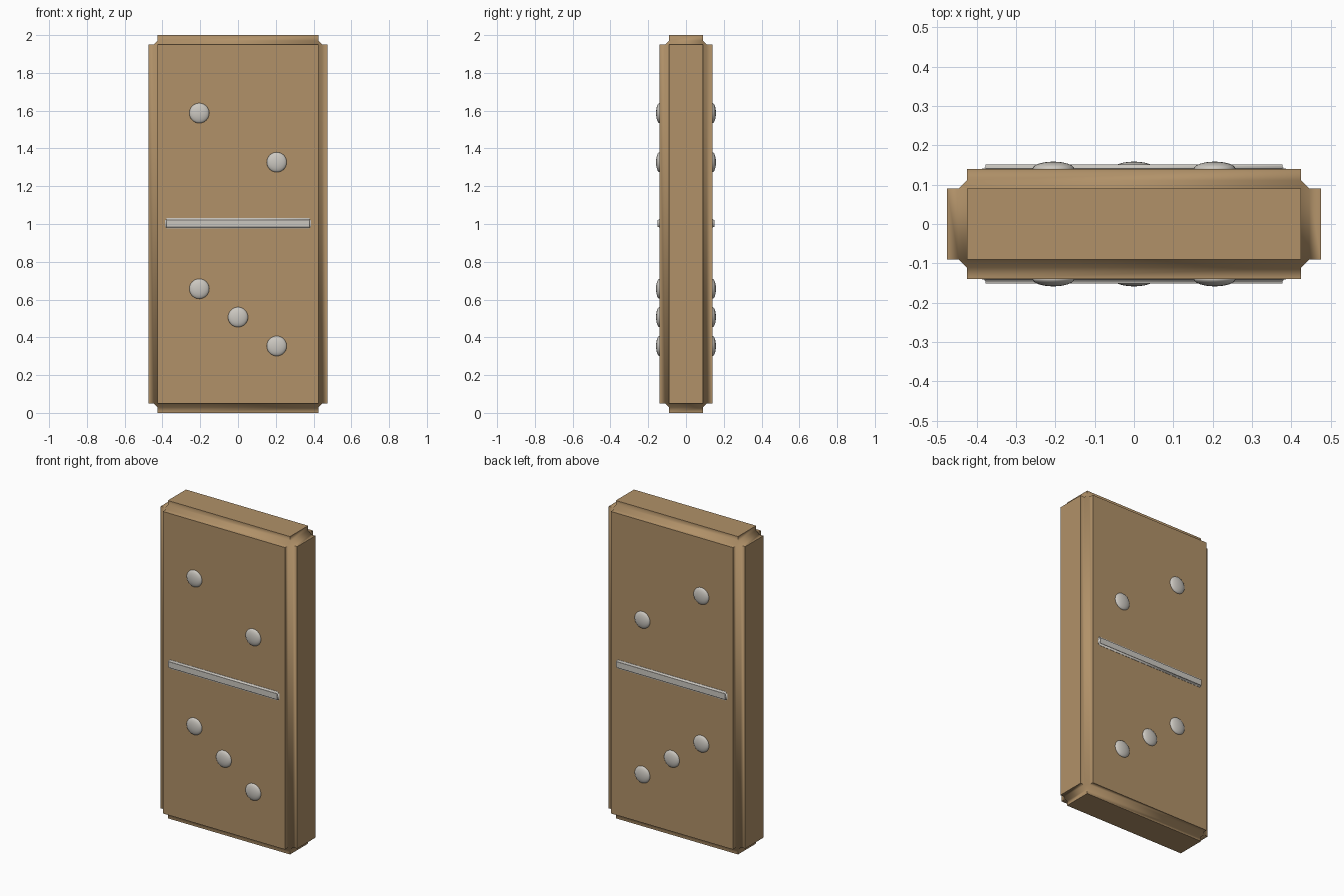
import bpy
from math import radians

cube = bpy.data.objects.get("Cube")
if cube:
    bpy.data.objects.remove(cube, do_unlink=True)


def make_material(name, colour):
    mat = bpy.data.materials.new(name)
    mat.use_nodes = True
    mat.diffuse_color = colour
    mat.node_tree.nodes["Principled BSDF"].inputs["Base Color"].default_value = colour
    return mat


tan = make_material("tan wood", (0.44, 0.285, 0.14, 1))
silver = make_material("pale silver", (0.60, 0.575, 0.53, 1))


def finish(obj, name, mat, angle):
    obj.name = name
    obj.data.materials.append(mat)
    bpy.ops.object.shade_smooth_by_angle(angle=radians(angle))


def stepped_block(name, half, centre_z, step, mat):
    """Box whose edges are cut inward into a small stepped cove."""
    bpy.ops.mesh.primitive_cube_add(size=2, location=(0, 0, centre_z))
    obj = bpy.context.object
    obj.scale = half
    bpy.ops.object.transform_apply(location=False, rotation=False, scale=True)
    bevel = obj.modifiers.new("stepped edge", 'BEVEL')
    bevel.width = step
    bevel.segments = 3
    bevel.profile = 0.0
    bpy.ops.object.modifier_apply(modifier=bevel.name)
    finish(obj, name, mat, 60)


# Tile body and the divider bar that passes through it
stepped_block("tile_body", (0.475, 0.14, 1.0), 1.0, 0.05, tan)
stepped_block("divider_bar", (0.387, 0.151, 0.028), 1.003, 0.0095, silver)

# Domed pips, the same pattern passing through to the back
pips = [(-0.205, 1.587), (0.205, 1.327),
        (-0.205, 0.657), (0, 0.507), (0.205, 0.354)]
for side, y in (("front", -0.14), ("back", 0.14)):
    for i, (x, z) in enumerate(pips, 1):
        bpy.ops.mesh.primitive_uv_sphere_add(
            segments=32, ring_count=16, radius=1, location=(x, y, z))
        pip = bpy.context.object
        pip.scale = (0.053, 0.0185, 0.053)
        bpy.ops.object.transform_apply(location=False, rotation=False, scale=True)
        finish(pip, f"{side}_pip_{i}", silver, 60)
